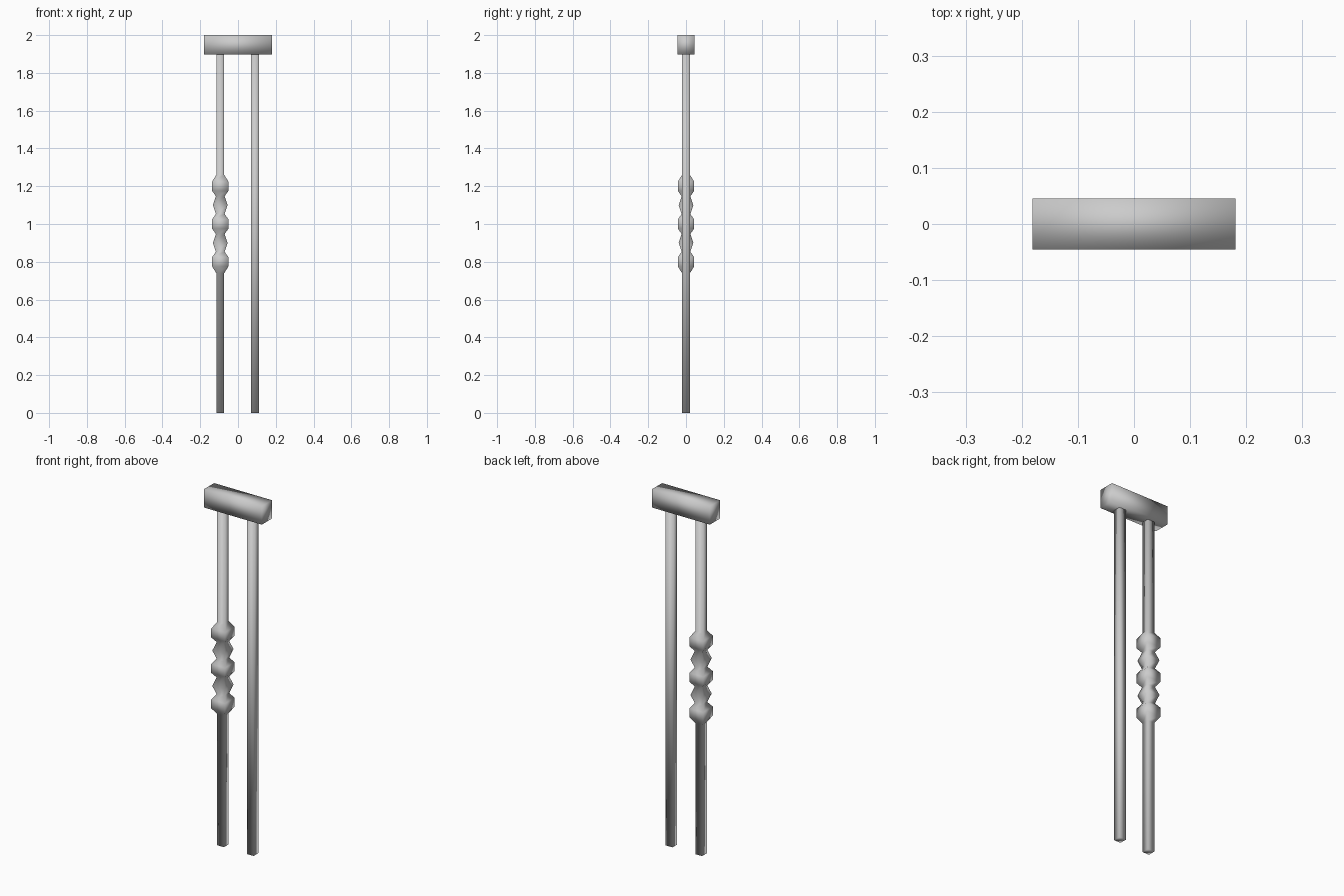
import bpy, bmesh

if "Cube" in bpy.data.objects:
    bpy.data.objects.remove(bpy.data.objects["Cube"])


def square_column(name, x, profile):
    """Loft square rings along z from (half width, z) pairs."""
    bm = bmesh.new()
    rings = []
    for h, z in profile:
        rings.append([bm.verts.new((sx * h, sy * h, z))
                      for sx, sy in ((-1, -1), (1, -1), (1, 1), (-1, 1))])
    for a, b in zip(rings, rings[1:]):
        for i in range(4):
            j = (i + 1) % 4
            bm.faces.new((a[i], a[j], b[j], b[i]))
    bm.faces.new(rings[0][::-1])
    bm.faces.new(rings[-1])
    for f in bm.faces:
        f.smooth = True
    mesh = bpy.data.meshes.new(name)
    bm.to_mesh(mesh)
    bm.free()
    ob = bpy.data.objects.new(name, mesh)
    ob.location.x = x
    bpy.context.collection.objects.link(ob)
    return ob


BAR, NECK, WIDE, POINT = 0.021, 0.023, 0.043, 0.039
RAIL_BOTTOM = 1.897

# plain square baluster
square_column("plain_baluster", 0.091, [(BAR, 0), (BAR, RAIL_BOTTOM)])

# decorated baluster: wide knops alternating with pointed beads
profile = [(BAR, 0), (BAR, 0.74)]
for z in (0.8, 1.0, 1.2):
    profile += [(WIDE, z - 0.025), (WIDE, z + 0.025)]
    if z < 1.2:
        profile += [(NECK, z + 0.053), (POINT, z + 0.1), (NECK, z + 0.147)]
profile += [(BAR, 1.26), (BAR, RAIL_BOTTOM)]
square_column("turned_baluster", -0.094, profile)

# handrail
bpy.ops.mesh.primitive_cube_add(size=1, location=(0, 0, (2 + RAIL_BOTTOM) / 2))
rail = bpy.context.object
rail.name = "handrail"
rail.scale = (0.362, 0.091, 2 - RAIL_BOTTOM)
bpy.ops.object.transform_apply(location=False, rotation=False, scale=True)
bpy.ops.object.shade_smooth()
